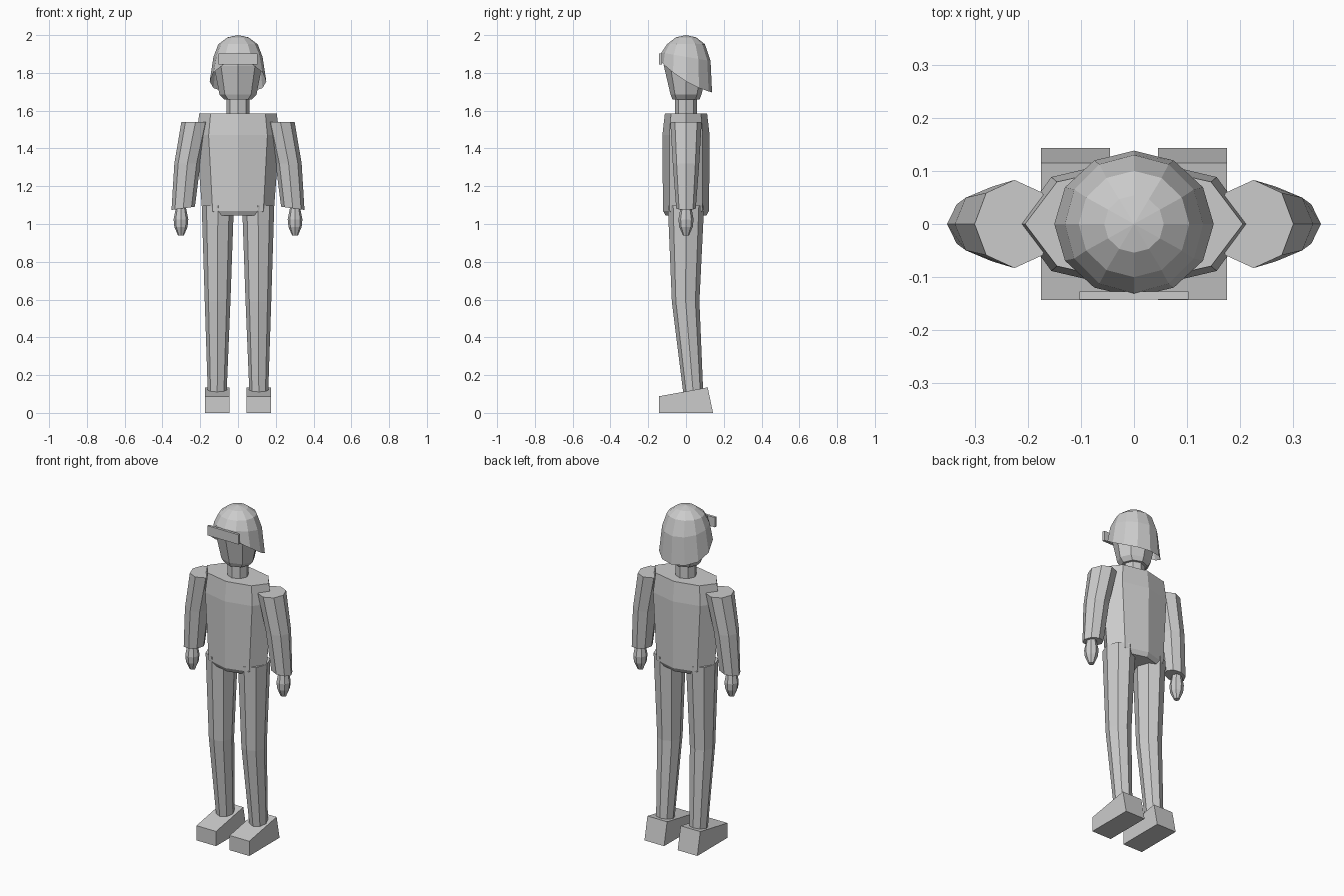
import bpy, bmesh, math

if "Cube" in bpy.data.objects:
    bpy.data.objects.remove(bpy.data.objects["Cube"])

grey = bpy.data.materials.new("light_grey")
grey.use_nodes = True
grey.diffuse_color = (0.6, 0.6, 0.6, 1)
grey.node_tree.nodes["Principled BSDF"].inputs["Base Color"].default_value = (0.6, 0.6, 0.6, 1)


def finish(name, bm):
    bmesh.ops.recalc_face_normals(bm, faces=bm.faces)
    mesh = bpy.data.meshes.new(name)
    bm.to_mesh(mesh)
    bm.free()
    mesh.materials.append(grey)
    obj = bpy.data.objects.new(name, mesh)
    bpy.context.collection.objects.link(obj)
    return obj


def loft(name, rings, sides=8, caps=True, shift=None):
    """Skin rings given as (centre x, centre y, z, radius x, radius y)."""
    bm = bmesh.new()
    loops = []
    for i, (cx, cy, z, rx, ry) in enumerate(rings):
        loop = []
        for k in range(sides):
            a = 2 * math.pi * k / sides
            dx, dy = rx * math.cos(a), ry * math.sin(a)
            dz = shift(i, dx, dy) if shift else 0
            loop.append(bm.verts.new((cx + dx, cy + dy, z + dz)))
        loops.append(loop)
    for lo, hi in zip(loops, loops[1:]):
        for k in range(sides):
            n = (k + 1) % sides
            bm.faces.new((lo[k], lo[n], hi[n], hi[k]))
    if caps:
        bm.faces.new(loops[0])
        bm.faces.new(loops[-1])
    else:
        apex = bm.verts.new((0, 0, 2.0))
        for k in range(sides):
            bm.faces.new((loops[-1][k], loops[-1][(k + 1) % sides], apex))
    return finish(name, bm)


def box(name, x, y, z, shape=None):
    """Box spanning the given ranges, optionally reshaped per corner."""
    bm = bmesh.new()
    bmesh.ops.create_cube(bm, size=1)
    for v in bm.verts:
        for axis, (lo, hi) in enumerate((x, y, z)):
            v.co[axis] = hi if v.co[axis] > 0 else lo
        if shape:
            shape(v.co)
    return finish(name, bm)


# Torso and neck
loft("torso", [(0, 0, 1.045, 0.165, 0.108), (0, 0, 1.07, 0.19, 0.122),
               (0, 0, 1.47, 0.22, 0.125), (0, 0, 1.585, 0.205, 0.112)])
loft("neck", [(0, 0, 1.57, 0.06, 0.057), (0, 0, 1.68, 0.06, 0.057)])

# Head
loft("head", [(0, 0, 1.66, 0.075, 0.072), (0, 0, 1.685, 0.098, 0.082),
              (0, 0, 1.84, 0.128, 0.118), (0, 0, 1.9, 0.11, 0.1)])


# Helmet: the rim drops toward the back
def rim_drop(i, dx, dy):
    return (-0.6 * dy + 1.3 * dy * dy, -0.17 * dy, 0, 0)[i]


loft("helmet", [(0, 0, 1.755, 0.15, 0.138), (0, 0, 1.885, 0.13, 0.13),
                (0, 0, 1.952, 0.104, 0.1), (0, 0, 1.988, 0.056, 0.054)],
     sides=12, caps=False, shift=rim_drop)
box("visor", (-0.103, 0.103), (-0.142, -0.127), (1.845, 1.903))


# Shoe tops slope down to the toe and lean in at the heel
def shape_shoe(co):
    if co.z > 0.1:
        if co.y < 0:
            co.z = 0.088
        else:
            co.y = 0.115


# Limbs, one set per side
for side, label in ((1, "left"), (-1, "right")):
    loft(label + "_arm", [(side * 0.29, 0, 1.083, 0.062, 0.052),
                          (side * 0.268, 0, 1.32, 0.069, 0.07),
                          (side * 0.225, 0, 1.54, 0.075, 0.083)],
         shift=lambda i, dx, dy: -0.14 * side * dx if i == 0 else 0)
    loft(label + "_hand", [(side * 0.302, 0, 0.94, 0.016, 0.016),
                           (side * 0.302, 0, 0.985, 0.035, 0.036),
                           (side * 0.302, 0, 1.025, 0.039, 0.04),
                           (side * 0.302, 0, 1.09, 0.026, 0.028)])
    loft(label + "_leg", [(side * 0.11, 0.038, 0.11, 0.05, 0.053),
                          (side * 0.108, -0.002, 0.59, 0.068, 0.073),
                          (side * 0.107, 0, 1.097, 0.085, 0.096)])
    box(label + "_shoe", (side * 0.11 - 0.065, side * 0.11 + 0.065),
        (-0.143, 0.143), (0, 0.135), shape_shoe)
